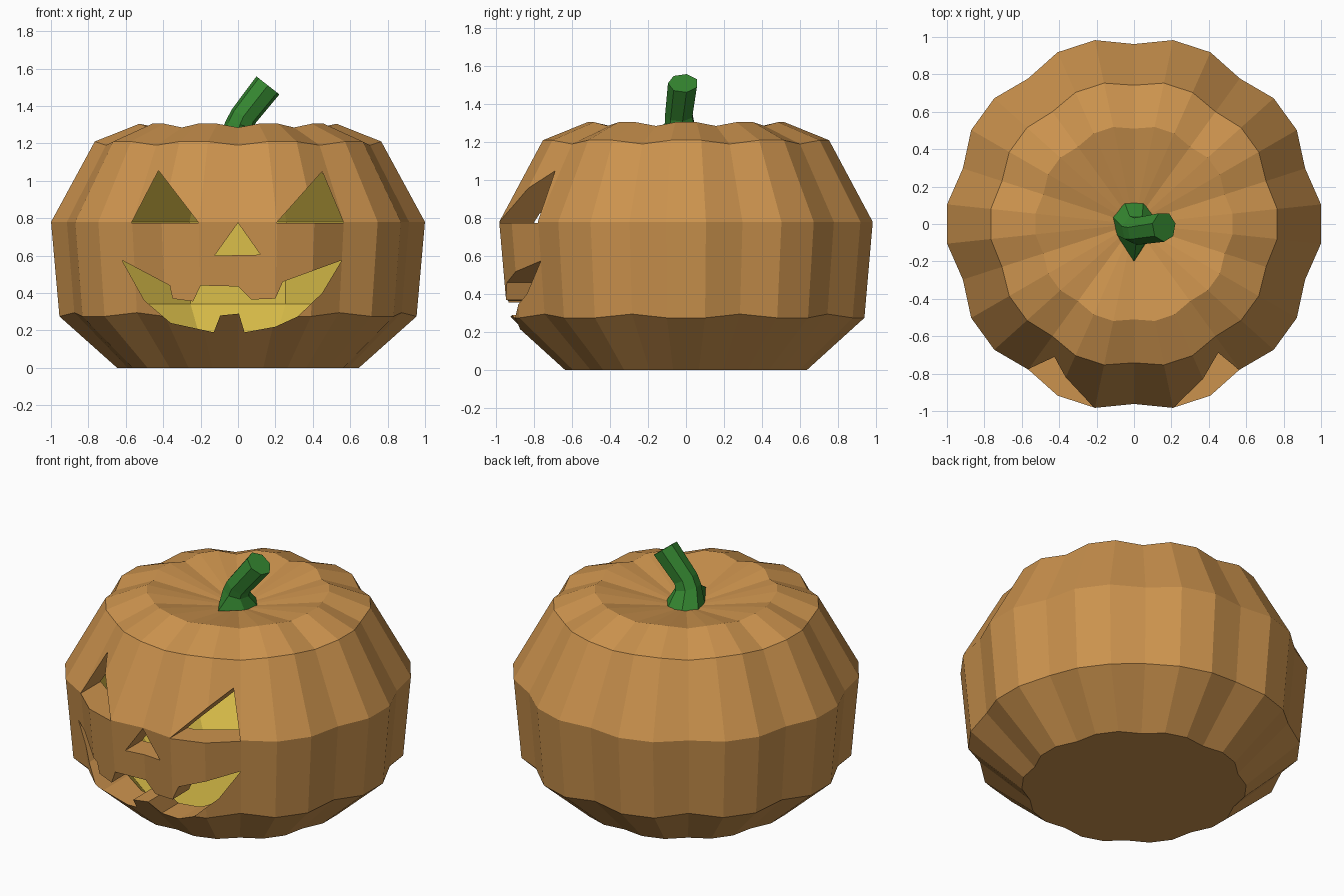
import bpy
import bmesh
from math import sin, cos, radians, pi
from mathutils import Vector, Matrix

if "Cube" in bpy.data.objects:
    bpy.data.objects.remove(bpy.data.objects["Cube"], do_unlink=True)


def material(name, colour):
    mat = bpy.data.materials.new(name)
    mat.use_nodes = True
    mat.diffuse_color = (*colour, 1)
    mat.node_tree.nodes["Principled BSDF"].inputs["Base Color"].default_value = (*colour, 1)
    return mat


RIND = material("orange rind", (0.60, 0.29, 0.075))
GLOW = material("yellow inside", (0.68, 0.50, 0.065))
GREEN = material("green stem", (0.035, 0.24, 0.03))


def make_object(name, bm, materials, index=0):
    bmesh.ops.recalc_face_normals(bm, faces=bm.faces)
    for face in bm.faces:
        face.material_index = index
    mesh = bpy.data.meshes.new(name)
    bm.to_mesh(mesh)
    bm.free()
    for mat in materials:
        mesh.materials.append(mat)
    obj = bpy.data.objects.new(name, mesh)
    bpy.context.collection.objects.link(obj)
    return obj


def skin(rings, bottom=None, top=None):
    """Bridge rings of points; each end is a fan to a point or a flat cap."""
    bm = bmesh.new()
    loops = [[bm.verts.new(p) for p in ring] for ring in rings]
    n = len(loops[0])
    for a, b in zip(loops, loops[1:]):
        for i in range(n):
            j = (i + 1) % n
            bm.faces.new((a[i], a[j], b[j], b[i]))
    for loop, centre in ((loops[0], bottom), (loops[-1], top)):
        if centre is None:
            bm.faces.new(loop)
        else:
            tip = bm.verts.new(centre)
            for i in range(n):
                bm.faces.new((loop[i], loop[(i + 1) % n], tip))
    return bm


def prism(name, outline):
    """Extrude a front outline through the front wall."""
    bm = bmesh.new()
    face = bm.faces.new([bm.verts.new((x, -1.2, z)) for x, z in outline])
    side = bmesh.ops.extrude_face_region(bm, geom=[face])
    verts = [v for v in side["geom"] if isinstance(v, bmesh.types.BMVert)]
    bmesh.ops.translate(bm, verts=verts, vec=(0, 0.75, 0))
    return make_object(name, bm, (RIND, GLOW))


def carve(target, cutter):
    mod = target.modifiers.new("carve", "BOOLEAN")
    mod.operation = "DIFFERENCE"
    mod.solver = "EXACT"
    mod.object = cutter
    bpy.context.view_layer.objects.active = target
    bpy.ops.object.modifier_apply(modifier=mod.name)
    bpy.data.objects.remove(cutter, do_unlink=True)


# Ribbed rind: lobe radius, lobe height, groove radius, groove height
profile = [
    (0.65, 0, 0.62, 0),
    (0.96, 0.275, 0.92, 0.295),
    (1.005, 0.78, 0.962, 0.78),
    (0.77, 1.21, 0.742, 1.19),
    (0.53, 1.305, 0.51, 1.285),
]
rings = []
for lobe_r, lobe_z, groove_r, groove_z in profile:
    ring = []
    for k in range(30):
        a = radians(90 + 12 * k)
        r, z = (groove_r, groove_z) if k % 3 == 0 else (lobe_r, lobe_z)
        ring.append((r * cos(a), r * sin(a), z))
    rings.append(ring)
pumpkin = make_object("pumpkin_shell", skin(rings, (0, 0, 0), (0, 0, 1.19)), (RIND, GLOW))

# Hollow inside
hollow = []
for r, z in ((0.62, 0.12), (0.82, 0.34), (0.84, 0.78), (0.62, 1.1)):
    angles = [radians(72 + 36 * k) for k in range(10)]
    hollow.append([(r * cos(a), r * sin(a), z) for a in angles])
carve(pumpkin, make_object("hollow_cutter", skin(hollow), (RIND, GLOW), 1))

# Carved face
face_outlines = {
    "right_eye": [(-0.57, 0.775), (-0.21, 0.775), (-0.425, 1.055)],
    "left_eye": [(0.565, 0.775), (0.205, 0.775), (0.45, 1.05)],
    "nose": [(-0.125, 0.6), (0.12, 0.605), (0, 0.775)],
    "mouth": [
        (-0.62, 0.575), (-0.365, 0.44), (-0.35, 0.37), (-0.24, 0.355), (-0.2, 0.44),
        (0, 0.435), (0.07, 0.365), (0.2, 0.37), (0.24, 0.46), (0.555, 0.575),
        (0.45, 0.4), (0.32, 0.275), (0.2, 0.22), (0.035, 0.19), (0.005, 0.29),
        (-0.095, 0.28), (-0.13, 0.19), (-0.36, 0.24), (-0.5, 0.36),
    ],
}
for part, outline in face_outlines.items():
    carve(pumpkin, prism(part + "_cutter", outline))

# Bent stem: centre, radius, lean towards the left
sides = 7
stem_rings = []
for centre, radius, lean in (
    ((0, 0.01, 1.21), 0.115, 0),
    ((0.01, -0.03, 1.3), 0.08, 15),
    ((0.03, -0.035, 1.345), 0.075, 30),
    ((0.16, -0.015, 1.51), 0.08, 38),
):
    turn = Matrix.Rotation(radians(lean), 3, "Y")
    stem_rings.append([
        Vector(centre) + turn @ Vector((radius * cos(a), radius * sin(a), 0))
        for a in (-pi / 2 + 2 * pi * k / sides for k in range(sides))
    ])
# Pointed root at the front of the stem
stem_rings[0][0] = Vector((0, -0.2, 1.235))
make_object("stem", skin(stem_rings), (GREEN,))
